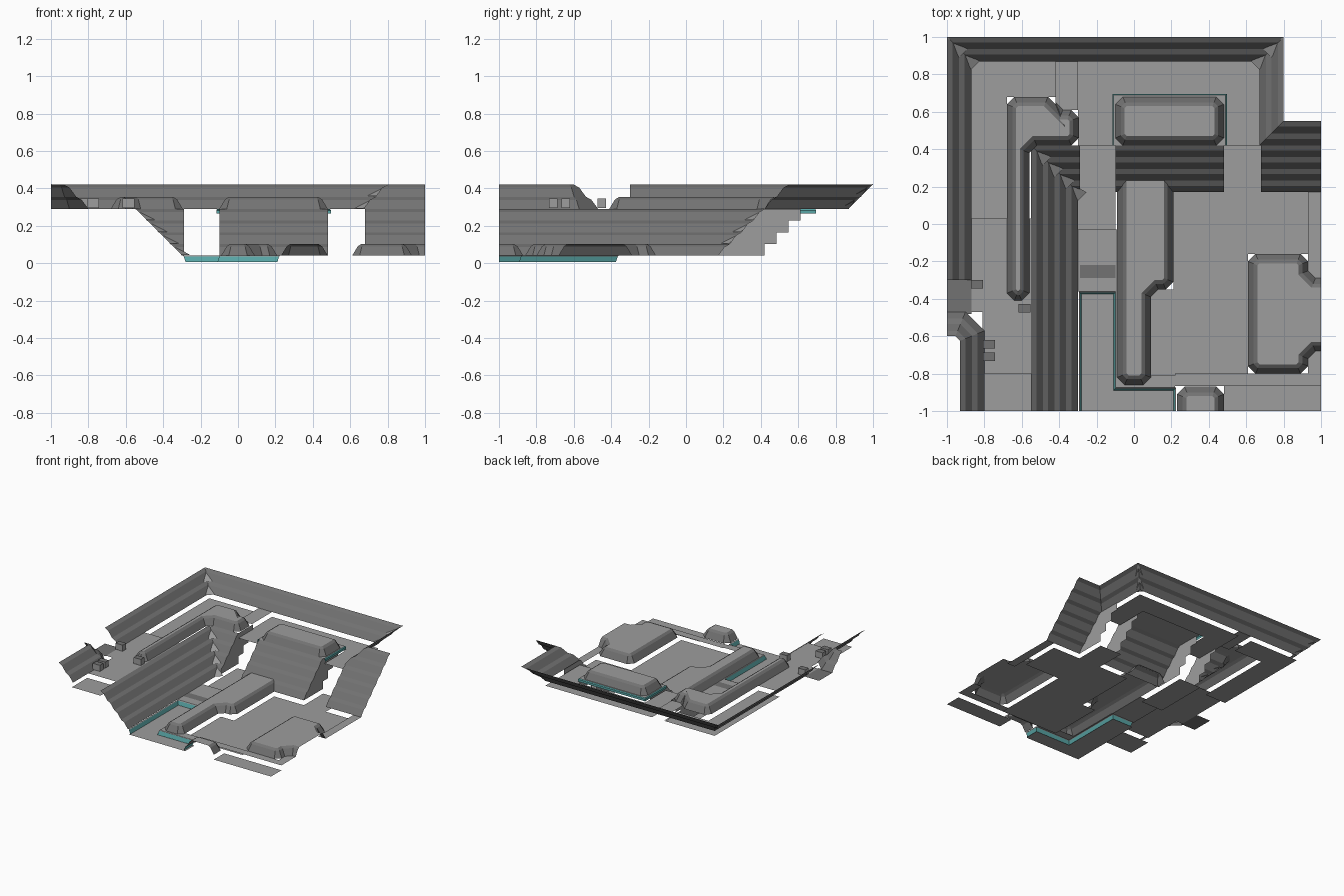
import bpy, bmesh
from mathutils import Vector

if "Cube" in bpy.data.objects:
    bpy.data.objects.remove(bpy.data.objects["Cube"])


def material(name, rgb):
    m = bpy.data.materials.new(name)
    m.diffuse_color = (*rgb, 1)
    m.use_nodes = True
    m.node_tree.nodes["Principled BSDF"].inputs["Base Color"].default_value = m.diffuse_color
    return m


LIGHT = material("light_grey", (0.34, 0.34, 0.34))
DARK = material("dark_grey", (0.17, 0.17, 0.17))
TEAL = material("teal", (0.10, 0.38, 0.38))


def finish(name, bm, mats):
    me = bpy.data.meshes.new(name)
    bm.to_mesh(me)
    bm.free()
    for m in mats:
        me.materials.append(m)
    ob = bpy.data.objects.new(name, me)
    bpy.context.collection.objects.link(ob)
    return ob


def chamfer(path, c, closed):
    """Cut the corners of a path at 45 degrees."""
    pts = [Vector(p) for p in path]
    n, out = len(pts), []
    for i, p in enumerate(pts):
        if not closed and i in (0, n - 1):
            out.append(p)
            continue
        out.append(p + (pts[i - 1] - p).normalized() * c)
        out.append(p + (pts[(i + 1) % n] - p).normalized() * c)
    return out


def offset(pts, d, closed):
    """Move a path to its right by d with mitred corners."""
    n, out = len(pts), []
    right = lambda a, b: Vector(((b - a).y, -(b - a).x)).normalized()
    for i, p in enumerate(pts):
        r = []
        if closed or i > 0:
            r.append(right(pts[i - 1], p))
        if closed or i < n - 1:
            r.append(right(p, pts[(i + 1) % n]))
        m = (r[0] + r[-1]).normalized()
        out.append(p + m * (d / m.dot(r[0])))
    return out


def sweep(name, path, profile, mat, closed=False, c=0.0, top=None):
    """Sweep an (offset, height) profile along a path, optionally capped."""
    pts = chamfer(path, c, closed) if c else [Vector(p) for p in path]
    bm = bmesh.new()
    rows = [[bm.verts.new((q.x, q.y, z)) for q in offset(pts, d, closed)]
            for d, z in profile]
    n = len(pts)
    for a, b in zip(rows, rows[1:]):
        for i in range(n if closed else n - 1):
            k = (i + 1) % n
            bm.faces.new((a[i], b[i], b[k], a[k]))
    if top:
        f = bm.faces.new(rows[-1])
        f.material_index = 1
        f.normal_update()
        if f.normal.z < 0:
            f.normal_flip()
    return finish(name, bm, [mat] + ([top] if top else []))


def steps(n, z, w, h):
    """Terraced slope: a gentle lip followed by a steep face, n times."""
    prof = [(0, z)]
    for i in range(n):
        prof.append((w * (i + 0.45), z - h * (i + 0.25)))
        prof.append((w * (i + 1), z - h * (i + 1)))
    return prof


def floor(name, z, rects, mat=LIGHT):
    bm = bmesh.new()
    for x0, y0, x1, y1 in rects:
        bm.faces.new([bm.verts.new((x, y, z)) for x, y in
                      ((x0, y0), (x1, y0), (x1, y1), (x0, y1))])
    return finish(name, bm, [mat])


def mound(name, path, z, closed=False):
    prof = [(0, z), (0.03, z + 0.05), (0.05, z + 0.063)]
    return sweep(name, path, prof, DARK, closed, 0.04, LIGHT)


def corner_fill(name, cx, cy, sx, sy, n, z, w, h):
    """Light triangles across the inside corners of a terraced slope."""
    bm = bmesh.new()
    for i in range(n):
        a, b, zb = w * i, w * (i + 1), z - h * (i + 1) + 0.003
        e = b + 0.045
        f = bm.faces.new([bm.verts.new(v) for v in (
            (cx + sx * a, cy + sy * a, z - h * i + 0.003),
            (cx + sx * b, cy + sy * e, zb), (cx + sx * e, cy + sy * b, zb))])
        f.normal_update()
        if f.normal.z < 0:
            f.normal_flip()
    finish(name, bm, [LIGHT])


UP, LOW = 0.29, 0.04          # levels of the slope bases
DROP = 0.04                   # sunken floors lie this far below
RIM = steps(2, 0.42, 0.065, 0.065)
CLIFF = steps(4, UP, 0.0625, 0.0625)

# Outer rim
sweep("outer_rim", [(-1, -.3), (-1, 1), (.8, 1), (.8, .55), (1, .55)], RIM, DARK)
sweep("front_left_rim", [(-.93, -1), (-.93, -.6), (-1, -.6)], RIM, DARK, c=0.025)
corner_fill("rim_corner_left", -1, 1, 1, -1, 2, .42, .065, .065)
corner_fill("rim_corner_right", .8, 1, -1, -1, 2, .42, .065, .065)

# Cliffs between the two levels
sweep("left_cliff", [(-.55, -1), (-.55, .42), (-.29, .42)], CLIFF, DARK)
sweep("middle_cliff", [(-.10, .42), (.48, .42)], CLIFF, DARK)
sweep("right_cliff", [(.68, .42), (1, .42)], CLIFF, DARK)
corner_fill("cliff_corner", -.55, .42, 1, -1, 4, UP, .0625, .0625)

# Side walls of the two passages, stepped behind
for i, (x, s) in enumerate(((-.29, 1), (-.10, -1), (.48, 1), (.68, -1))):
    outline = [(.42 - d, z) for d, z in CLIFF]
    for k in range(4):
        outline += [(.42 + .064 * k, LOW + .0625 * k),
                    (.42 + .064 * k, LOW + .0625 * (k + 1))]
    bm = bmesh.new()
    f = bm.faces.new([bm.verts.new((x, y, z)) for y, z in outline])
    f.normal_update()
    if f.normal.x * s < 0:
        f.normal_flip()
    finish(f"passage_wall_{i + 1}", bm, [LIGHT])

# Raised mounds
mound("hooked_mound", [(-.68, -.41), (-.68, .68), (-.42, .68), (-.42, .61),
                       (-.295, .61), (-.295, .42), (-.56, .42), (-.56, -.41)], UP, True)
mound("back_mound", [(-.10, .42), (-.10, .68), (.48, .68), (.48, .42)], UP, True)
mound("long_mound", [(.21, .25), (.21, -.35), (.09, -.35), (.09, -.86),
                     (-.09, -.86), (-.09, .25)], LOW)
mound("right_mound", [(1, -.68), (.93, -.68), (.93, -.80), (.61, -.80),
                      (.61, -.16), (.93, -.16), (.93, -.29), (1, -.29)], LOW)
mound("front_mound", [(.23, -1), (.23, -.87), (.48, -.87), (.48, -1)], LOW)

# Floors of the upper level
floor("upper_floor", UP, [
    (-.42, .61, -.30, .87), (-.11, .42, .49, .69), (-.87, -.47, -.55, .03),
    (-.81, -.80, -.55, -.47)])
floor("upper_sunken_floor", UP - DROP, [
    (-.87, .03, -.68, .87), (-.68, .68, -.42, .87), (-.30, .42, -.11, .87),
    (-.11, .69, .49, .87), (.49, .42, .67, .87), (-.81, -1, -.55, -.80)])
floor("rim_opening", UP, [(-1, -.48, -.87, -.30)], DARK)

# Floors of the lower level
floor("lower_floor", LOW, [
    (-.30, -.36, -.09, -.03), (-.10, -.88, -.085, -.36), (-.085, -.88, .22, -.81),
    (.22, -.865, 1, -.80), (.93, -.29, 1, .17), (.93, -.80, 1, -.68)])
floor("lower_sunken_floor", LOW - DROP, [
    (-.30, -.03, -.10, .42), (.21, -.35, .61, .17), (.09, -.81, .61, -.35),
    (.61, -.16, .93, .17), (.48, .17, .68, .42), (.48, -1, 1, -.865)])
floor("pool_floor", 0, [(-.29, -1, -.10, -.365), (-.10, -1, .22, -.88)])
floor("floor_band", LOW + .004, [(-.29, -.29, -.10, -.22)], DARK)

# Teal edging
sweep("pool_edging", [(-.29, -1), (-.29, -.365), (-.10, -.365), (-.10, -.88),
                      (.22, -.88), (.22, -1)],
      [(0, .036), (.01, .005)], TEAL)
sweep("pool_lip", [(-.295, -1), (-.295, -.36), (-.095, -.36), (-.095, -.875),
                   (.225, -.875), (.225, -1)], [(0, .041), (.005, .036)], LIGHT)
sweep("platform_edging", [(.49, .42), (.49, .69), (-.11, .69), (-.11, .42)],
      [(0, UP), (.006, .283), (.006, .265)], TEAL)

# Small blocks
for i, (x, y) in enumerate(((-.84, -.322), (-.585, -.45), (-.775, -.643), (-.775, -.71))):
    bm = bmesh.new()
    bmesh.ops.create_cube(bm, size=1)
    bmesh.ops.scale(bm, vec=(.065, .045, .05), verts=bm.verts)
    bmesh.ops.translate(bm, vec=(x, y, UP + .03), verts=bm.verts)
    bm.normal_update()
    for f in bm.faces:
        f.material_index = int(f.normal.z > .5)
    finish(f"small_block_{i + 1}", bm, [LIGHT, DARK])
